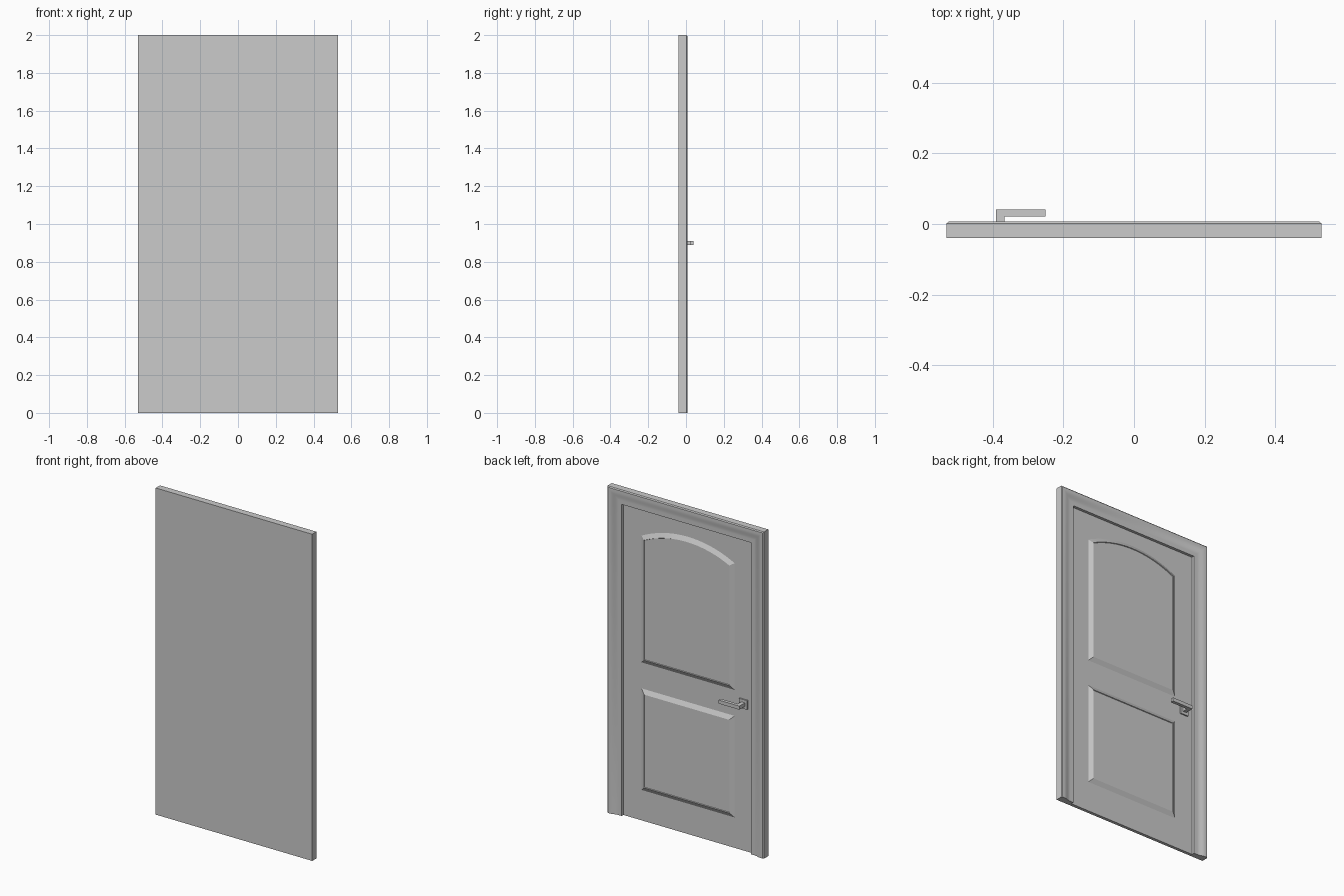
import bpy, bmesh, math

if "Cube" in bpy.data.objects:
    bpy.data.objects.remove(bpy.data.objects["Cube"])

W, H = 0.53, 2.0           # half width and height of the whole door set
BACK, LEAF = -0.039, -0.02  # flat rear plane and leaf surface (y)

grey = bpy.data.materials.new("door grey")
grey.diffuse_color = (0.6, 0.6, 0.6, 1)
grey.use_nodes = True
grey.node_tree.nodes["Principled BSDF"].inputs["Base Color"].default_value = grey.diffuse_color


def finish(name, bm, smooth=False):
    bmesh.ops.recalc_face_normals(bm, faces=bm.faces)
    me = bpy.data.meshes.new(name)
    bm.to_mesh(me)
    bm.free()
    me.materials.append(grey)
    ob = bpy.data.objects.new(name, me)
    bpy.context.collection.objects.link(ob)
    if smooth:
        bpy.ops.object.select_all(action='DESELECT')
        ob.select_set(True)
        bpy.context.view_layer.objects.active = ob
        bpy.ops.object.shade_smooth_by_angle(angle=math.radians(30))
    return ob


def box(name, x0, x1, y0, y1, z0, z1):
    bm = bmesh.new()
    bmesh.ops.create_cube(bm, size=1)
    for v in bm.verts:
        v.co = ((x0 + x1) / 2 + v.co.x * (x1 - x0),
                (y0 + y1) / 2 + v.co.y * (y1 - y0),
                (z0 + z1) / 2 + v.co.z * (z1 - z0))
    return finish(name, bm)


def outline(inset, z0, z1, rise, half=0.315):
    # rectangle whose top edge may be a circular arch
    h, a, b = half - inset, z0 + inset, z1 - inset
    pts = [(-h, a), (h, a)]
    if not rise:
        return pts + [(h, b), (-h, b)]
    r = (half * half + rise * rise) / (2 * rise)
    cz = z1 + rise - r
    for i in range(25):
        x = h - 2 * h * i / 24
        pts.append((x, cz + math.sqrt((r - inset) ** 2 - x * x)))
    return pts


def panel(name, z0, z1, rise=0):
    # sloped moulding that rises from the leaf, with a slightly sunk field
    bm = bmesh.new()
    rings = []
    for inset, y in [(0, LEAF - 0.002), (0, LEAF), (0.026, LEAF + 0.014),
                     (0.028, LEAF + 0.010)]:
        rings.append([bm.verts.new((x, y, z)) for x, z in outline(inset, z0, z1, rise)])
    n = len(rings[0])
    for a, b in zip(rings, rings[1:]):
        for i in range(n):
            j = (i + 1) % n
            bm.faces.new((a[i], a[j], b[j], b[i]))
    bm.faces.new(rings[-1])
    bm.faces.new(rings[0][::-1])
    return finish(name, bm)


# flat door leaf
box("door_leaf", -W + 0.002, W - 0.002, BACK, LEAF, 0, H - 0.002)

# moulded frame: curved profile swept up, across and down with mitred corners
profile = [(0, BACK), (0, 0.002), (0.006, 0.007), (0.018, 0.007)]
for i in range(1, 9):
    t = i / 8
    profile.append((0.018 + 0.05 * t, 0.007 - 0.010 * (0.5 - 0.5 * math.cos(math.pi * t))))
profile += [(0.092, -0.003), (0.092, BACK)]
bm = bmesh.new()
stations = [[bm.verts.new((sx * (W - d), y, z if z == 0 else H - d)) for d, y in profile]
            for sx, z in [(-1, 0), (-1, H), (1, H), (1, 0)]]
n = len(profile)
for a, b in zip(stations, stations[1:]):
    for i in range(n):
        j = (i + 1) % n
        bm.faces.new((a[i], a[j], b[j], b[i]))
bm.faces.new(stations[0])
bm.faces.new(stations[-1][::-1])
finish("door_frame", bm, smooth=True)

# raised panels
panel("lower_panel", 0.186, 0.808)
panel("upper_panel", 0.967, 1.743, rise=0.077)

# handle: rose plate, and an L-shaped lever made of stem and grip
box("handle_plate", -0.405, -0.35, LEAF - 0.002, LEAF + 0.008, 0.872, 0.928)
bm = bmesh.new()
shape = [(-0.39, LEAF), (-0.366, LEAF), (-0.366, 0.021), (-0.25, 0.021),
         (-0.25, 0.041), (-0.39, 0.041)]
face = bm.faces.new([bm.verts.new((x, y, 0.889)) for x, y in shape])
ext = bmesh.ops.extrude_face_region(bm, geom=[face])
for v in ext["geom"]:
    if isinstance(v, bmesh.types.BMVert):
        v.co.z = 0.911
finish("handle_lever", bm)
